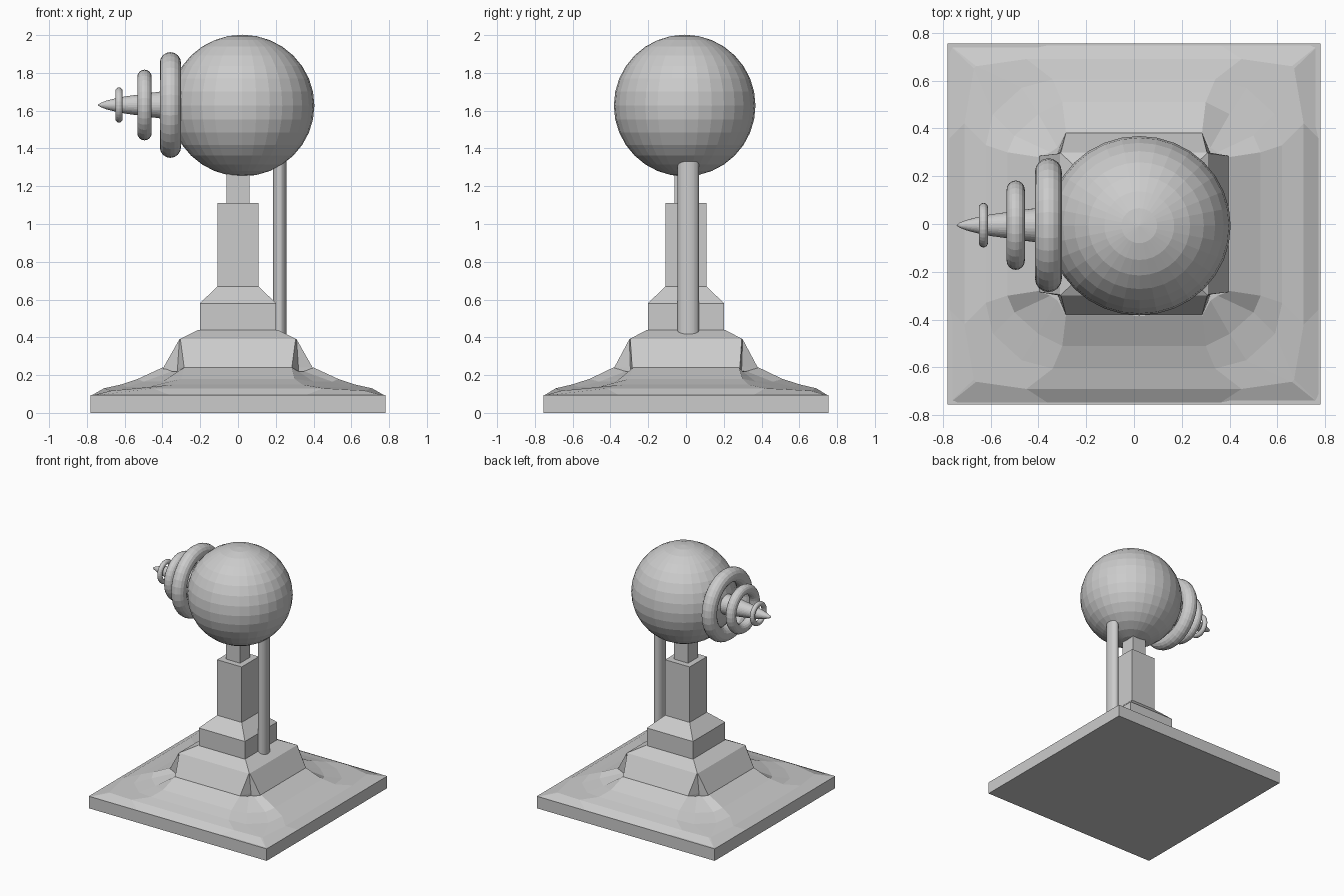
import bpy, bmesh
from math import pi, cos, sin
from mathutils import Matrix

if "Cube" in bpy.data.objects:
    bpy.data.objects.remove(bpy.data.objects["Cube"])


def finish(bm, name):
    bmesh.ops.recalc_face_normals(bm, faces=bm.faces[:])
    me = bpy.data.meshes.new(name)
    bm.to_mesh(me)
    bm.free()
    ob = bpy.data.objects.new(name, me)
    bpy.context.collection.objects.link(ob)
    return ob


def loft(name, rings):
    """Skin a stack of closed rings and cap both ends."""
    bm = bmesh.new()
    vs = [[bm.verts.new(p) for p in r] for r in rings]
    n = len(vs[0])
    for a, b in zip(vs, vs[1:]):
        for i in range(n):
            j = (i + 1) % n
            bm.faces.new((a[i], a[j], b[j], b[i]))
    bm.faces.new(vs[0])
    bm.faces.new(vs[-1])
    return finish(bm, name)


def mirrored(corner):
    """Repeat one corner's points (+x side first) in all four quadrants."""
    rev = corner[::-1]
    return (list(corner) + [(-x, y, z) for x, y, z in rev]
            + [(-x, -y, z) for x, y, z in corner]
            + [(x, -y, z) for x, y, z in rev])


def square(x, y, z):
    return mirrored([(x, y, z)])


# Base plate
loft("base_plate", [square(.78, .755, 0), square(.78, .755, .095)])

# Rounded mound spreading from the plate up to the pedestal
loft("base_mound", [
    mirrored([(.78, .35, .09), (.78, .755, .09), (.779, .755, .09), (.35, .755, .09)]),
    mirrored([(.71, .42, .13), (.67, .65, .118), (.66, .66, .118), (.45, .69, .13)]),
    mirrored([(.62, .33, .15), (.59, .46, .138), (.47, .57, .138), (.34, .605, .15)]),
    mirrored([(.53, .30, .18), (.50, .37, .165), (.40, .46, .165), (.30, .51, .18)]),
    mirrored([(.40, .28, .24), (.35, .30, .22), (.32, .32, .22), (.285, .385, .24)]),
])

# Pedestal with notched lower corners
loft("pedestal", [
    mirrored([(.40, .285, .2), (.32, .295, .2), (.285, .385, .2)]),
    mirrored([(.395, .285, .24), (.32, .295, .24), (.285, .38, .24)]),
    mirrored([(.31, .295, .39), (.31, .30, .39), (.305, .30, .39)]),
    mirrored([(.21, .205, .44), (.21, .206, .44), (.209, .206, .44)]),
])

# Stepped column
loft("column", [square(a, a, z) for a, z in (
    (.202, .42), (.202, .58), (.108, .67), (.108, 1.11), (.062, 1.11), (.062, 1.33))])

# Ball
bm = bmesh.new()
bmesh.ops.create_uvsphere(bm, u_segments=32, v_segments=16, radius=.375)
bmesh.ops.transform(bm, verts=bm.verts, matrix=Matrix.Translation((.022, -.007, 1.627))
                    @ Matrix.Diagonal((1.02, 1, 1, 1)))
finish(bm, "ball")

# Side support rod, oval in section
loft("support_rod", [[(.22 + .036 * cos(2 * pi * i / 32), .012 + .056 * sin(2 * pi * i / 32), z)
                      for i in range(32)] for z in (.41, 1.33)])

# Pointed spike along -x
loft("spike", [[(x, -.005 + r * cos(2 * pi * i / 32), 1.63 + r * sin(2 * pi * i / 32))
                for i in range(32)]
               for x, r in ((-.2, .09), (-.42, .07), (-.6, .045), (-.65, .035),
                            (-.70, .022), (-.73, .010), (-.742, .001))])

# Rings around the spike
for k, (x, outer, minor) in enumerate(((-.358, .28, .056), (-.495, .187, .038), (-.63, .093, .019))):
    bpy.ops.mesh.primitive_torus_add(major_segments=32, minor_segments=16,
                                     major_radius=outer - minor, minor_radius=minor,
                                     location=(x, -.005, 1.63), rotation=(0, pi / 2, 0))
    bpy.context.object.name = f"spike_ring_{k + 1}"
